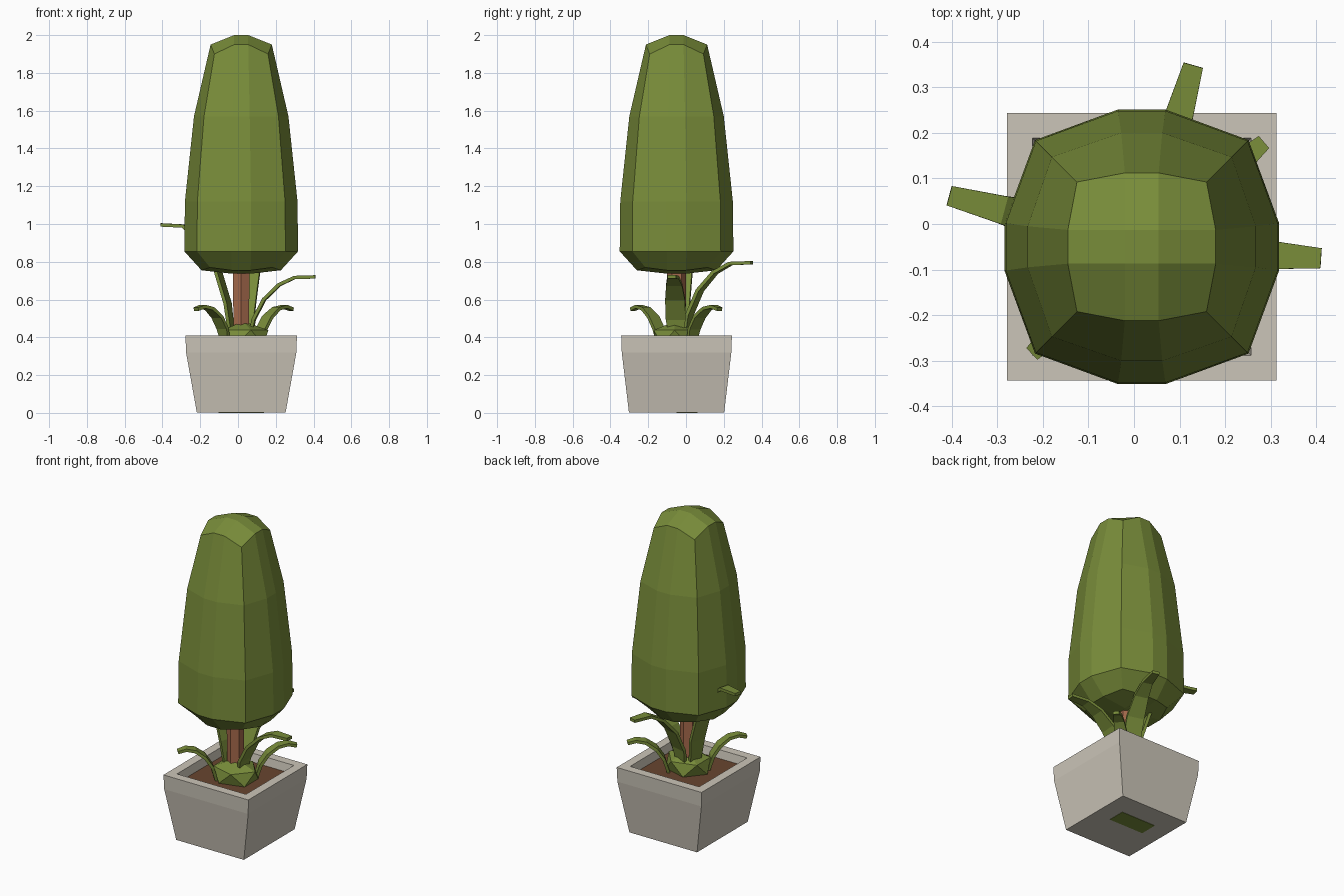
import bpy, bmesh, math
from mathutils import Vector

if "Cube" in bpy.data.objects:
    bpy.data.objects.remove(bpy.data.objects["Cube"], do_unlink=True)

CX, CY = 0.017, -0.05


def material(name, rgb):
    mat = bpy.data.materials.new(name)
    mat.use_nodes = True
    mat.diffuse_color = (*rgb, 1)
    mat.node_tree.nodes["Principled BSDF"].inputs["Base Color"].default_value = (*rgb, 1)
    return mat


GREEN = material("leaf green", (0.19, 0.265, 0.042))
STONE = material("pale stone", (0.60, 0.56, 0.48))
BARK = material("bark brown", (0.38, 0.145, 0.073))
SOIL = material("soil brown", (0.14, 0.06, 0.028))


def finish(bm, name, mat):
    bmesh.ops.recalc_face_normals(bm, faces=bm.faces)
    mesh = bpy.data.meshes.new(name)
    bm.to_mesh(mesh)
    bm.free()
    mesh.materials.append(mat)
    obj = bpy.data.objects.new(name, mesh)
    obj.location = (CX, CY, 0)
    bpy.context.collection.objects.link(obj)
    return obj


def loft(bm, loops):
    """Skin a list of vertex loops with quads."""
    for a, b in zip(loops, loops[1:]):
        n = len(a)
        for i in range(n):
            j = (i + 1) % n
            bm.faces.new((a[i], a[j], b[j], b[i]))


def square(bm, hx, hy, z):
    return [bm.verts.new((sx * hx, sy * hy, z))
            for sx, sy in ((-1, -1), (1, -1), (1, 1), (-1, 1))]


def turn(x, y, k):
    """Rotate a point by k quarter turns."""
    for _ in range(k):
        x, y = -y, x
    return x, y


# Pot: tapered body, upright rim, hollow inside
bm = bmesh.new()
sections = ((0.235, 0.252, 0.002), (0.292, 0.29, 0.32), (0.295, 0.293, 0.41),
            (0.24, 0.238, 0.41), (0.225, 0.225, 0.33))
loops = [square(bm, *s) for s in sections]
loft(bm, loops)
bm.faces.new(loops[0])
bm.faces.new(loops[-1])
finish(bm, "pot", STONE)

# Soil
bm = bmesh.new()
loops = [square(bm, 0.228, 0.228, z) for z in (0.335, 0.36)]
loft(bm, loops)
bm.faces.new(loops[0])
bm.faces.new(loops[1])
finish(bm, "soil", SOIL)

# Green patch on the underside of the pot
bm = bmesh.new()
loops = [square(bm, 0.12, 0.055, z) for z in (0, 0.003)]
loft(bm, loops)
bm.faces.new(loops[0])
bm.faces.new(loops[1])
finish(bm, "underside_patch", GREEN).location.y += 0.055

# Trunk
bm = bmesh.new()
bmesh.ops.create_cone(bm, cap_ends=True, segments=6, radius1=0.046, radius2=0.052, depth=0.5)
bmesh.ops.translate(bm, verts=bm.verts, vec=(0, 0, 0.59))
finish(bm, "trunk", BARK)

# Low shrub around the trunk base
bm = bmesh.new()
bmesh.ops.create_icosphere(bm, subdivisions=1, radius=1)
bmesh.ops.scale(bm, verts=bm.verts, vec=(0.15, 0.13, 0.085))
bmesh.ops.translate(bm, verts=bm.verts, vec=(0.01, -0.01, 0.4))
finish(bm, "base_shrub", GREEN)


# Foliage crown: rounded twelve-sided rings with three-by-three caps
def crown_ring(bm, half, mid, corner, z, corner_z):
    ring = []
    for k in range(4):
        for x, y, h in ((half, -mid, z), (half, mid, z), (corner, corner, corner_z)):
            ring.append(bm.verts.new((*turn(x, y, k), h)))
    return ring


def crown_cap(bm, ring, inner, z):
    mids = [bm.verts.new((*turn(inner, inner, k), z)) for k in range(4)]
    bm.faces.new(mids)
    for k in range(4):
        s = 3 * k
        bm.faces.new((mids[k], ring[s + 1], ring[s + 2], ring[(s + 3) % 12]))
        bm.faces.new((mids[k - 1], ring[s], ring[s + 1], mids[k]))


bm = bmesh.new()
rings = [crown_ring(bm, *r) for r in (
    (0.21, 0.05, 0.165, 0.755, 0.77),
    (0.301, 0.052, 0.234, 0.855, 0.855),
    (0.298, 0.052, 0.232, 1.12, 1.12),
    (0.25, 0.045, 0.197, 1.57, 1.57),
    (0.162, 0.037, 0.142, 1.95, 1.9))]
loft(bm, rings)
crown_cap(bm, rings[0], 0.05, 0.737)
crown_cap(bm, rings[-1], 0.037, 2.0)
finish(bm, "foliage_crown", GREEN)


# Arching leaves: a flat section swept along a curve of (distance, height, width)
def leaf(name, path, tip, rise):
    reach = Vector((tip[0] - CX, tip[1] - CY))
    out = Vector((*reach.normalized(), 0))
    side = Vector((-out.y, out.x, 0))
    up = Vector((0, 0, 1))
    pts = [out * (d * reach.length) + up * (0.4 + h * rise) for d, h, w in path]
    bm = bmesh.new()
    loops = []
    for i, p in enumerate(pts):
        along = (pts[min(i + 1, len(pts) - 1)] - pts[max(i - 1, 0)]).normalized()
        normal = along.cross(side) * 0.009
        w = side * (path[i][2] / 2)
        loops.append([bm.verts.new(p + a * w + b * normal)
                      for a, b in ((-1, -1), (1, -1), (1, 1), (-1, 1))])
    loft(bm, loops)
    bm.faces.new(loops[0])
    bm.faces.new(loops[-1])
    finish(bm, name, GREEN)


TALL = ((0.1, -0.1, 0.06), (0.17, 0.3, 0.105), (0.31, 0.63, 0.105),
        (0.51, 0.87, 0.085), (0.72, 0.99, 0.062), (1, 1, 0.044))
SHORT = ((0.33, -0.3, 0.05), (0.41, 0.3, 0.075), (0.53, 0.7, 0.075),
         (0.7, 0.98, 0.06), (0.86, 1.05, 0.048), (1, 0.96, 0.035))

leaf("tall_leaf_right", TALL, (-0.405, 0.062), 0.595)
leaf("tall_leaf_back", TALL, (0.13, 0.348), 0.395)
leaf("tall_leaf_left", TALL, (0.41, -0.075), 0.32)
leaf("short_leaf_back", SHORT, (0.283, 0.178), 0.155)
leaf("short_leaf_front", SHORT, (-0.222, -0.283), 0.155)
